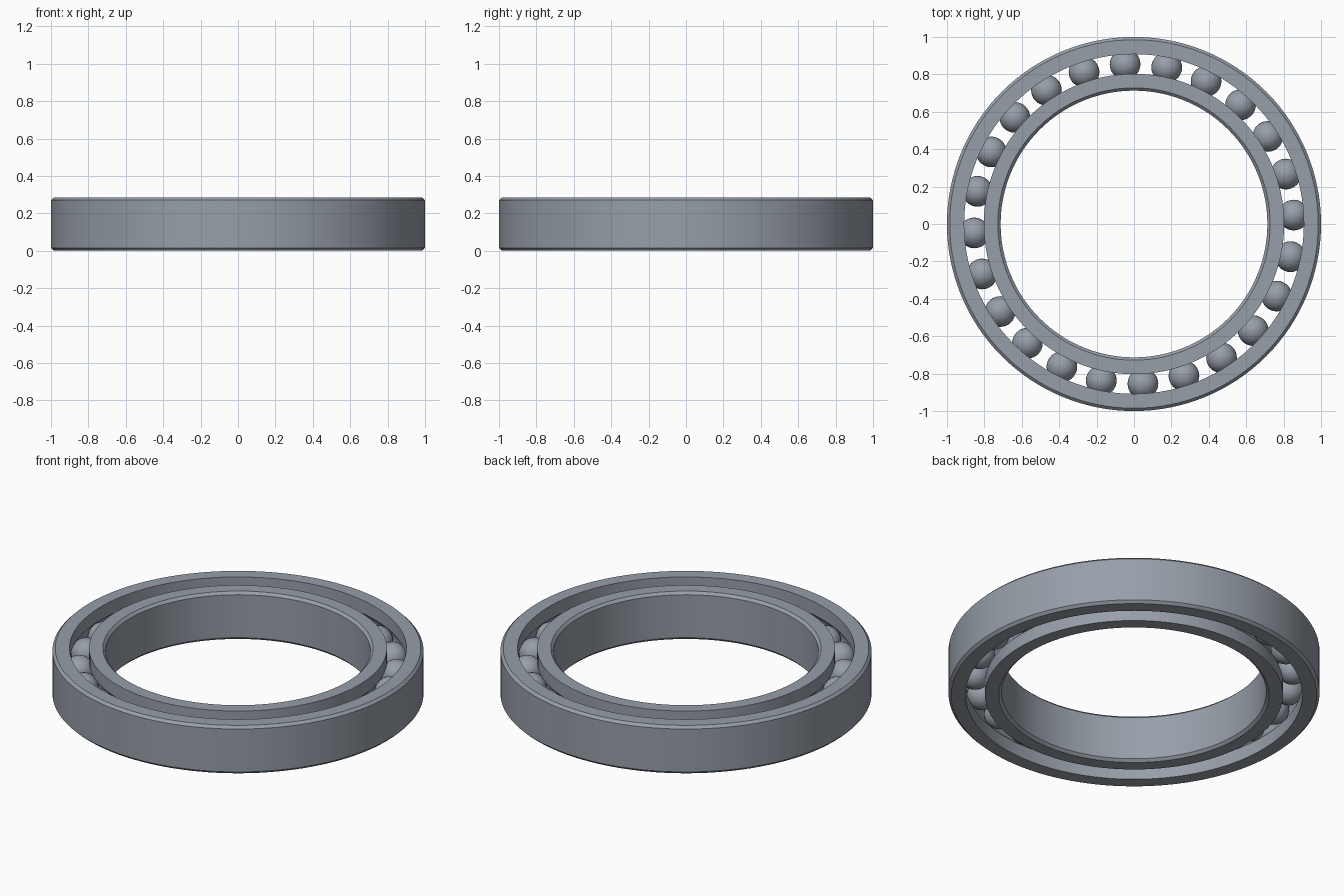
import bpy, bmesh, math
from mathutils import Matrix, Vector

cube = bpy.data.objects.get("Cube")
if cube:
    bpy.data.objects.remove(cube, do_unlink=True)

HEIGHT = 0.285
MID = HEIGHT / 2
CHAMFER = 0.015
PITCH = 0.855      # radius of the circle the balls run on
BALL = 0.082
GROOVE = 0.083
BALL_COUNT = 24
FIRST_ANGLE = math.radians(3.2)

steel = bpy.data.materials.new("steel grey")
steel.use_nodes = True
colour = (0.31, 0.345, 0.395, 1)
steel.diffuse_color = colour
shader = next(n for n in steel.node_tree.nodes if n.type == 'BSDF_PRINCIPLED')
shader.inputs["Base Color"].default_value = colour


def finish(name, bm):
    mesh = bpy.data.meshes.new(name)
    bmesh.ops.recalc_face_normals(bm, faces=bm.faces)
    bm.to_mesh(mesh)
    bm.free()
    mesh.materials.append(steel)
    obj = bpy.data.objects.new(name, mesh)
    bpy.context.collection.objects.link(obj)
    bpy.ops.object.select_all(action='DESELECT')
    obj.select_set(True)
    bpy.context.view_layer.objects.active = obj
    bpy.ops.object.shade_smooth_by_angle(angle=math.radians(25))
    return obj


def ring(name, wall, shoulder):
    """Revolve a ring: chamfered plain wall on one side, ball groove on the other."""
    side = 1 if wall > shoulder else -1
    inset = wall - side * CHAMFER
    profile = [(shoulder, 0), (inset, 0), (wall, CHAMFER),
               (wall, HEIGHT - CHAMFER), (inset, HEIGHT), (shoulder, HEIGHT)]
    # circular raceway, from the upper shoulder to the lower one
    half = math.acos(abs(shoulder - PITCH) / GROOVE)
    steps = 10
    for i in range(steps + 1):
        a = half * (1 - 2 * i / steps)
        profile.append((PITCH + side * GROOVE * math.cos(a),
                        MID + GROOVE * math.sin(a)))
    bm = bmesh.new()
    verts = [bm.verts.new((r, 0, z)) for r, z in profile]
    edges = [bm.edges.new((v, verts[i - 1])) for i, v in enumerate(verts)]
    bmesh.ops.spin(bm, geom=verts + edges, cent=(0, 0, 0), axis=(0, 0, 1),
                   angle=math.tau, steps=128, use_merge=True)
    bmesh.ops.remove_doubles(bm, verts=bm.verts, dist=1e-5)
    return finish(name, bm)


# Races
ring("outer_race", 1.0, 0.908)
ring("inner_race", 0.713, 0.803)

# Balls
for i in range(BALL_COUNT):
    angle = FIRST_ANGLE + math.tau * i / BALL_COUNT
    place = Vector((PITCH * math.cos(angle), PITCH * math.sin(angle), MID))
    bm = bmesh.new()
    bmesh.ops.create_uvsphere(bm, u_segments=32, v_segments=16, radius=BALL,
                              matrix=Matrix.Translation(place))
    finish(f"ball_{i + 1}", bm)
